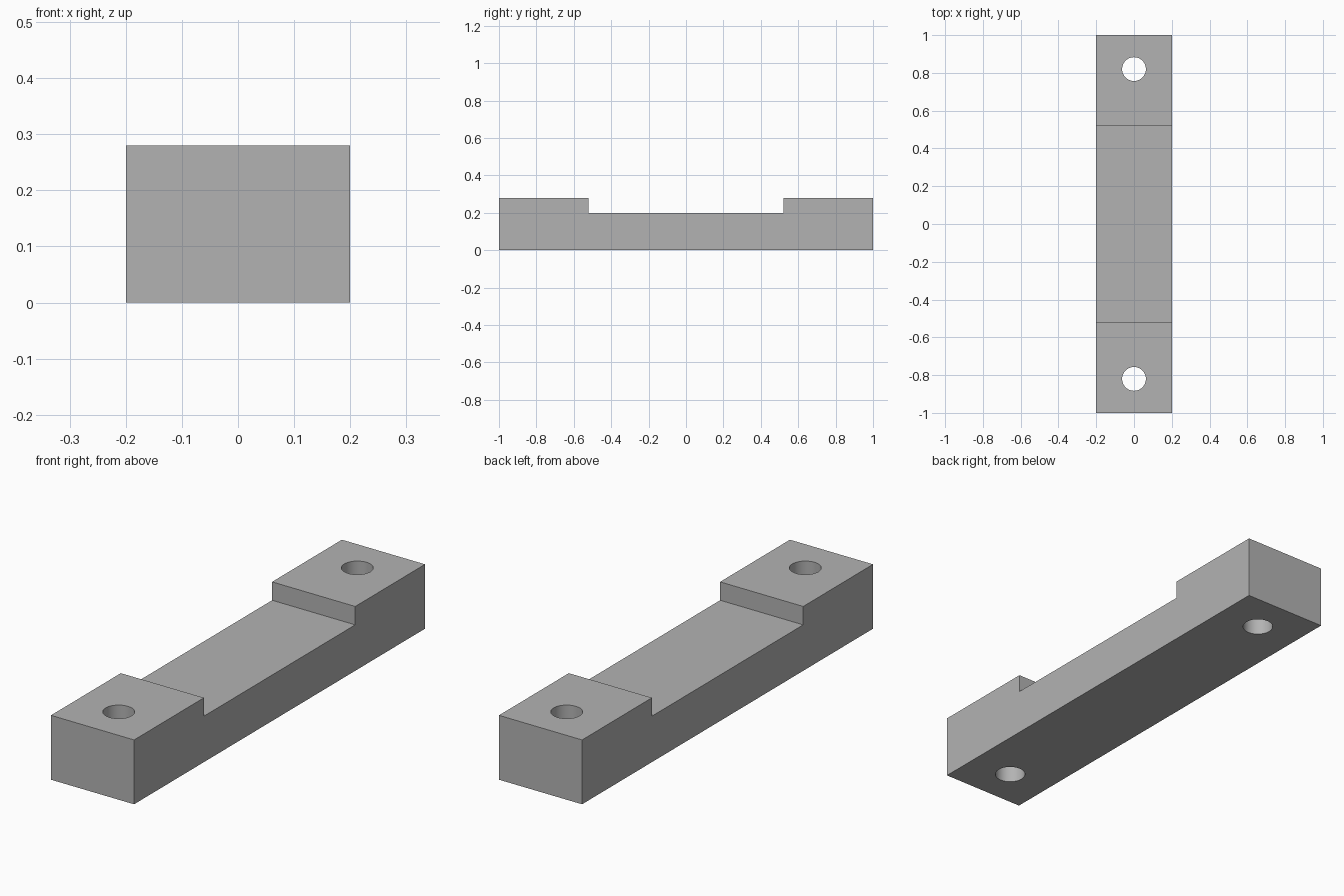
import bpy
import bmesh
from math import radians

WIDTH, HALF_LENGTH = 0.4, 1.0
PAD_HEIGHT, BED_HEIGHT, BED_HALF = 0.28, 0.2, 0.52
HOLE_Y, HOLE_RADIUS = 0.82, 0.063

old = bpy.data.objects.get("Cube")
if old:
    bpy.data.objects.remove(old, do_unlink=True)

# Plain grey for the whole part
grey = bpy.data.materials.new("plain grey")
grey.use_nodes = True
colour = (0.45, 0.45, 0.45, 1)
grey.diffuse_color = colour
grey.node_tree.nodes["Principled BSDF"].inputs["Base Color"].default_value = colour

# Bar: stepped side profile extruded across the width
half_profile = [(HALF_LENGTH, 0), (HALF_LENGTH, PAD_HEIGHT),
                (BED_HALF, PAD_HEIGHT), (BED_HALF, BED_HEIGHT)]
profile = half_profile + [(-y, z) for y, z in reversed(half_profile)]
bm = bmesh.new()
side = bm.faces.new([bm.verts.new((-WIDTH / 2, y, z)) for y, z in profile])
extruded = bmesh.ops.extrude_face_region(bm, geom=[side])["geom"]
bmesh.ops.translate(bm, vec=(WIDTH, 0, 0),
                    verts=[v for v in extruded if isinstance(v, bmesh.types.BMVert)])
bmesh.ops.recalc_face_normals(bm, faces=bm.faces)
mesh = bpy.data.meshes.new("mounting_bar")
bm.to_mesh(mesh)
bm.free()
mesh.materials.append(grey)
bar = bpy.data.objects.new("mounting_bar", mesh)
bpy.context.collection.objects.link(bar)

# Screw holes drilled through both end pads
for end in (-1, 1):
    bpy.ops.mesh.primitive_cylinder_add(vertices=48, radius=HOLE_RADIUS, depth=1,
                                        location=(0, end * HOLE_Y, 0.1))
    drill = bpy.context.object
    drill.name = "hole_cutter"
    drill.hide_render = True
    drill.data.materials.append(grey)
    cut = bar.modifiers.new("screw_hole", "BOOLEAN")
    cut.operation, cut.solver, cut.object = "DIFFERENCE", "EXACT", drill
    bpy.context.view_layer.objects.active = bar
    bpy.ops.object.modifier_apply(modifier=cut.name)
    bpy.data.objects.remove(drill, do_unlink=True)

# Smooth hole walls, sharp edges elsewhere
bpy.ops.object.select_all(action="DESELECT")
bar.select_set(True)
bpy.context.view_layer.objects.active = bar
bpy.ops.object.shade_smooth_by_angle(angle=radians(30))
